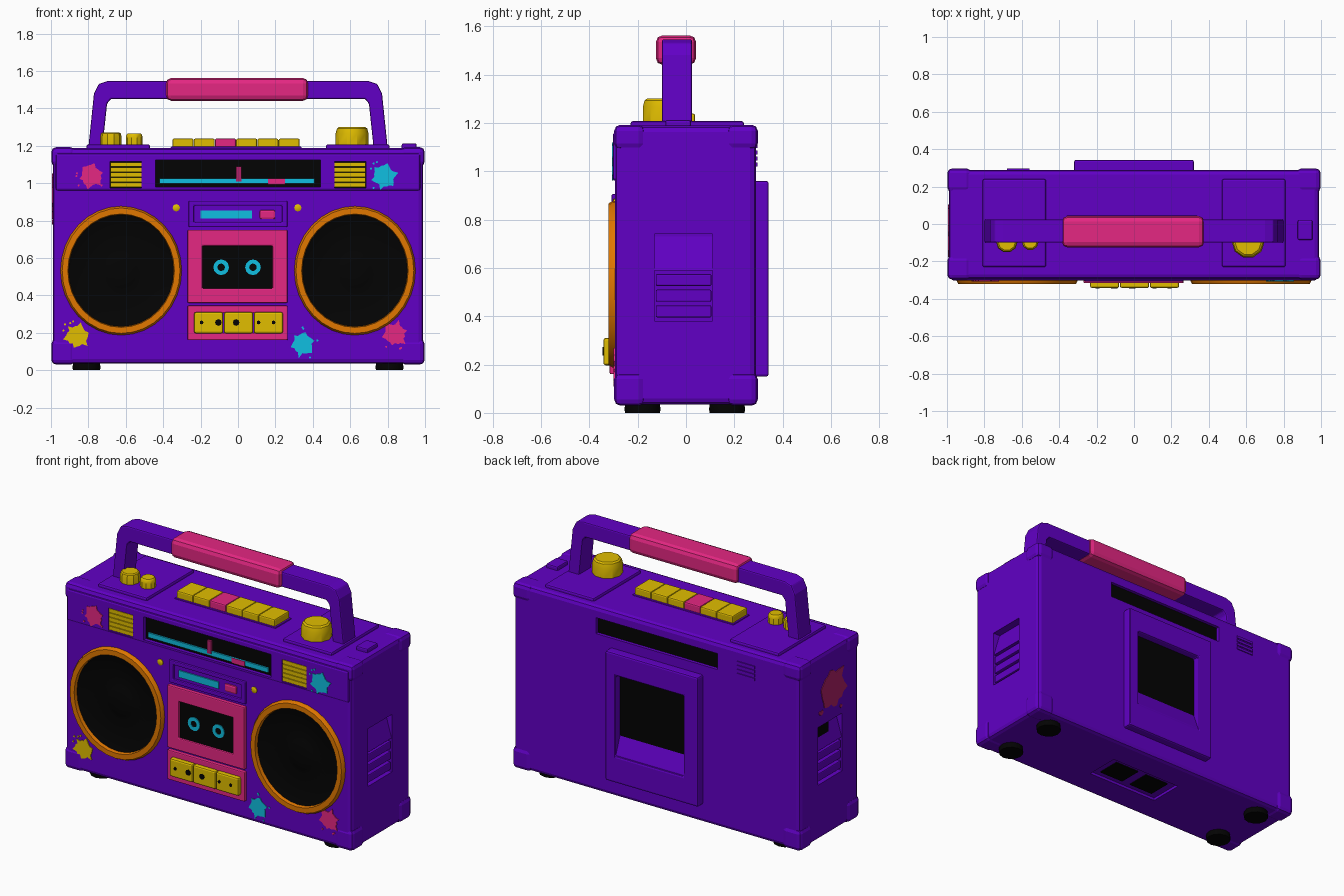
import bpy, bmesh, math, random
from mathutils import Vector

random.seed(4)
old = bpy.data.objects.get("Cube")
if old:
    bpy.data.objects.remove(old, do_unlink=True)


def material(name, *rgb):
    m = bpy.data.materials.new(name)
    m.use_nodes = True
    m.diffuse_color = (*rgb, 1)
    m.node_tree.nodes["Principled BSDF"].inputs["Base Color"].default_value = (*rgb, 1)
    return m


PURPLE = material("purple", 0.12, 0.0, 0.56)
PINK = material("pink", 0.78, 0.02, 0.225)
YELLOW = material("yellow", 0.75, 0.51, 0.0)
CYAN = material("cyan", 0.005, 0.52, 0.75)
ORANGE = material("orange", 0.75, 0.185, 0.0)
BLACK = material("black", 0.001, 0.001, 0.001)
MAROON = material("faded pink", 0.45, 0.015, 0.14)


def finish(name, bm, mats, bevel=0, smooth=False):
    bmesh.ops.recalc_face_normals(bm, faces=bm.faces)
    me = bpy.data.meshes.new(name)
    bm.to_mesh(me)
    bm.free()
    for m in mats:
        me.materials.append(m)
    ob = bpy.data.objects.new(name, me)
    bpy.context.collection.objects.link(ob)
    if bevel:
        mod = ob.modifiers.new("bevel", "BEVEL")
        mod.width, mod.segments = bevel, 2
    if smooth:
        bpy.ops.object.select_all(action="DESELECT")
        ob.select_set(True)
        bpy.context.view_layer.objects.active = ob
        bpy.ops.object.shade_smooth_by_angle(angle=math.radians(35))
    return ob


def box(name, x, y, z, mat, bevel=0):
    bm = bmesh.new()
    bmesh.ops.create_cube(bm, size=1)
    for v in bm.verts:
        v.co = [r[0] if c < 0 else r[1] for c, r in zip(v.co, (x, y, z))]
    return finish(name, bm, [mat], bevel)


def thicken(bm, depth):
    top = bmesh.ops.extrude_face_region(bm, geom=bm.faces[:], use_keep_orig=True)["geom"]
    bmesh.ops.translate(bm, vec=(0, depth, 0), verts=[e for e in top if isinstance(e, bmesh.types.BMVert)])


def prism(name, pts, y0, y1, mat, bevel=0, place=None):
    """Outline in x-z, extruded along y; place can remap each point."""
    bm = bmesh.new()
    bm.faces.new([bm.verts.new((px, y0, pz)) for px, pz in pts])
    thicken(bm, y1 - y0)
    if place:
        for v in bm.verts:
            v.co = place(v.co)
    return finish(name, bm, [mat], bevel)


def frame(name, x, z, hole_x, hole_z, y0, y1, mat, bevel=0.006):
    """Rectangular frame with an open middle."""
    bm = bmesh.new()
    outer, hole = [[bm.verts.new((a, y1, b)) for a, b in ((u[0], w[0]), (u[1], w[0]), (u[1], w[1]), (u[0], w[1]))]
                   for u, w in ((x, z), (hole_x, hole_z))]
    for i in range(4):
        j = (i + 1) % 4
        bm.faces.new((outer[i], outer[j], hole[j], hole[i]))
    thicken(bm, y0 - y1)
    return finish(name, bm, [mat], bevel)


def lathe(name, profile, mats, bands, at, n=24, forward=False, squash=1.0):
    """Turn (radius, height) points round z, or round -y when forward."""
    bm = bmesh.new()
    rings = []
    for r, h in profile:
        ring = []
        for i in range(n):
            a = 2 * math.pi * i / n
            p = (r * squash * math.cos(a), -h, r * math.sin(a)) if forward else (r * math.cos(a), r * math.sin(a), h)
            ring.append(bm.verts.new(Vector(at) + Vector(p)))
        rings.append(ring)
    for k in range(len(rings) - 1):
        for i in range(n):
            j = (i + 1) % n
            f = bm.faces.new((rings[k][i], rings[k][j], rings[k + 1][j], rings[k + 1][i]))
            f.material_index = bands[k]
    bm.faces.new(rings[-1]).material_index = bands[-1]
    bm.faces.new(rings[0]).material_index = bands[0]
    return finish(name, bm, mats, smooth=True)


# Case and raised upper band
body = box("case", (-0.99, 0.99), (-0.294, 0.29), (0.035, 1.188), PURPLE, 0.025)
band = box("upper_front_band", (-0.975, 0.975), (-0.303, -0.2), (0.96, 1.16), PURPLE, 0.012)
cutters = []


def recess(x, y, z):
    cutters.append(box("recess_cutter", x, y, z, PURPLE))


# Recesses for dial, grilles, speakers, side vents, rear slot and base hatch
recess((-0.44, 0.44), (-0.4, -0.27), (0.98, 1.125))
recess((-0.42, 0.42), (0.265, 0.4), (1.02, 1.12))
recess((-0.25, 0.25), (-0.11, 0.11), (0, 0.06))
for s in (-1, 1):
    recess((s * 0.6 - 0.085, s * 0.6 + 0.085), (-0.4, -0.275), (0.975, 1.115))
    recess(sorted((s * 0.94, s * 1.1)), (-0.13, 0.11), (0.38, 0.74))
    cutters.append(lathe("speaker_cutter", [(0.3, 0.2), (0.3, 0.4)], [PURPLE], [0, 0],
                         (s * 0.625, 0, 0.532), 32, True, 0.94))
for target in (body, band):
    for c in cutters:
        mod = target.modifiers.new("recess", "BOOLEAN")
        mod.operation, mod.object, mod.solver = "DIFFERENCE", c, "EXACT"
for c in cutters:
    c.hide_render = True
    c.hide_set(True)
    c.display_type = "WIRE"

# Corner protectors, top platforms and feet
for sx in (-1, 1):
    for sy in (-1, 1):
        for z in ((0.03, 0.165), (1.09, 1.192)):
            box("corner_protector", sorted((sx * 0.87, sx * 0.998)), sorted((sy * 0.17, sy * 0.297)), z, PURPLE, 0.025)
        lathe("foot", [(0.072, 0), (0.075, 0.015), (0.07, 0.045)], [BLACK], [0, 0, 0],
              (sx * 0.81, sy * 0.175 - 0.005, 0), 12)
    box("top_platform", sorted((sx * 0.47, sx * 0.81)), (-0.23, 0.24), (1.17, 1.207), PURPLE, 0.01)
box("top_button", (0.875, 0.955), (-0.085, 0.02), (1.17, 1.212), PURPLE, 0.008)

# Handle and grip
half = [(0.80, 1.19), (0.77, 1.48), (0.745, 1.53), (0.70, 1.545)]
inner = [(0.68, 1.45), (0.70, 1.425), (0.725, 1.19)]
flip = lambda pts: [(-x, z) for x, z in reversed(pts)]
prism("handle", half + flip(half) + flip(inner) + inner, -0.1, 0.025, PURPLE, 0.008)
box("handle_grip", (-0.385, 0.375), (-0.125, 0.042), (1.44, 1.562), PINK, 0.028)

# Top keys and knobs
box("key_tray", (-0.36, 0.34), (-0.115, 0.045), (1.17, 1.195), PURPLE, 0.005)
for i in range(6):
    x0 = -0.35 + i * 0.1135
    box("top_key", (x0, x0 + 0.112), (-0.108, 0.038), (1.18, 1.238), PINK if i == 2 else YELLOW, 0.008)
for x, r, h in ((-0.68, 0.058, 0.07), (-0.555, 0.045, 0.065), (0.61, 0.088, 0.1)):
    lathe("knob", [(r, 0), (r, h * 0.65), (r * 0.92, h * 0.92), (r * 0.8, h)], [YELLOW], [0] * 4, (x, -0.095, 1.2), 10)

# Speakers: orange rim, black cone and dust cap
for s in (-1, 1):
    lathe("speaker", [(0.345, 0.205), (0.345, 0.302), (0.335, 0.32), (0.303, 0.32), (0.299, 0.298),
                      (0.285, 0.293), (0.25, 0.285), (0.11, 0.262), (0.09, 0.27), (0.04, 0.275)],
          [ORANGE, BLACK], [0, 0, 0, 0, 1, 1, 1, 1, 1, 1], (s * 0.625, 0, 0.532), 32, True, 0.94)

# Tuner dial
box("dial_glass", (-0.44, 0.44), (-0.28, -0.272), (0.98, 1.125), BLACK)
box("dial_scale", (-0.42, 0.41), (-0.29, -0.28), (0.997, 1.026), CYAN)
box("dial_marker", (0.16, 0.25), (-0.294, -0.288), (0.993, 1.026), PINK)
box("dial_needle", (-0.01, 0.018), (-0.294, -0.28), (1.01, 1.09), MAROON)

# Front grilles
for s in (-1, 1):
    x = s * 0.6
    box("grille_back", (x - 0.085, x + 0.085), (-0.283, -0.275), (0.975, 1.115), BLACK)
    for i in range(5):
        z = 0.979 + i * 0.0272
        box("grille_slat", (x - 0.083, x + 0.083), (-0.3, -0.28), (z, z + 0.0235), YELLOW)

# Cassette section
frame("display_frame", (-0.265, 0.265), (0.765, 0.905), (-0.235, 0.235), (0.79, 0.88), -0.308, -0.28, PURPLE)
box("display_bar", (-0.2, 0.075), (-0.301, -0.28), (0.81, 0.853), CYAN)
box("display_lamp", (0.115, 0.2), (-0.303, -0.28), (0.806, 0.858), PINK, 0.012)
frame("cassette_door", (-0.27, 0.265), (0.36, 0.75), (-0.19, 0.185), (0.437, 0.665), -0.316, -0.28, PINK)
box("cassette_window", (-0.2, 0.195), (-0.304, -0.28), (0.43, 0.675), BLACK)
for x in (-0.09, 0.08):
    lathe("reel", [(0.042, 0.3), (0.042, 0.309), (0.02, 0.309), (0.02, 0.306)],
          [CYAN, BLACK], [0, 0, 0, 1], (x, 0, 0.55), 12, True)
frame("key_frame", (-0.27, 0.265), (0.16, 0.345), (-0.23, 0.23), (0.2, 0.305), -0.316, -0.28, PINK)
for i in range(3):
    x = -0.235 + i * 0.16
    box("deck_key", (x, x + 0.156), (-0.342, -0.28), (0.197, 0.31), YELLOW, 0.01)
for x, r in ((-0.195, 0.01), (-0.105, 0.018), (-0.01, 0.018), (0.11, 0.01), (0.19, 0.01)):
    lathe("key_mark", [(r, 0.335), (r, 0.345)], [BLACK], [0, 0], (x, 0, 0.255), 8, True)


# Paint splats
def splat(x, z, r, mat, face_y, place=None):
    pts = []
    for i in range(24):
        a = 2 * math.pi * i / 24
        d = r * (random.uniform(0.95, 1.2) if i % 4 == 1 else random.uniform(0.72, 0.9))
        pts.append((x + d * math.cos(a), z + d * math.sin(a)))
    prism("paint_splat", pts, face_y - 0.004, face_y + 0.003, mat, place=place)
    for i in range(4):
        a, d, q = random.uniform(0, 6.28), r * random.uniform(1.15, 1.35), r * 0.09
        c = (x + d * math.cos(a), z + d * math.sin(a))
        pts = [(c[0] + q * math.cos(t), c[1] + q * math.sin(t)) for t in range(6)]
        prism("paint_drop", pts, face_y - 0.004, face_y + 0.003, mat, place=place)


splat(-0.785, 1.04, 0.066, PINK, -0.303)
splat(0.78, 1.035, 0.068, CYAN, -0.303)
splat(-0.86, 0.185, 0.066, YELLOW, -0.295)
splat(0.345, 0.14, 0.066, CYAN, -0.294)
splat(0.84, 0.195, 0.066, PINK, -0.295)
side = lambda p: (p.y, p.x, p.z)
splat(-0.04, 0.93, 0.13, MAROON, -0.99, side)
for x in (-0.33, 0.32):
    lathe("yellow_stud", [(0.02, 0.285), (0.02, 0.299), (0.012, 0.303)], [YELLOW], [0] * 3, (x, 0, 0.868), 8, True)

# Side vents: slats below a sloping scoop
for s in (-1, 1):
    for i in range(3):
        z = 0.395 + i * 0.065
        box("side_slat", sorted((s * 0.93, s * 0.985)), (-0.125, 0.105), (z, z + 0.05), PURPLE, 0.006)
    prism("side_scoop", [(s * 0.93, 0.59), (s * 0.986, 0.59), (s * 0.945, 0.73), (s * 0.93, 0.73)], -0.13, 0.11, PURPLE)
box("side_opening", (-0.966, -0.957), (-0.03, 0.1), (0.655, 0.72), BLACK)

# Rear battery housing with a dark hollow, sloping sill, slot and small vent
frame("rear_housing", (-0.32, 0.32), (0.15, 0.96), (-0.22, 0.25), (0.32, 0.82), 0.342, 0.27, PURPLE, 0.01)
box("rear_hollow", (-0.23, 0.26), (0.285, 0.295), (0.3, 0.83), BLACK)
prism("rear_sill", [(0.285, 0.31), (0.335, 0.31), (0.335, 0.325), (0.295, 0.43), (0.285, 0.43)], -0.23, 0.26, PURPLE,
      place=side)
box("rear_slot_plate", (-0.42, 0.42), (0.262, 0.27), (1.02, 1.12), BLACK)
for i in range(4):
    z = 1.02 + i * 0.025
    box("rear_vent_slat", (-0.68, -0.56), (0.28, 0.296), (z, z + 0.016), PURPLE)

# Base hatch with two dark openings
box("base_hatch_rim", (-0.25, 0.25), (-0.11, 0.11), (0.052, 0.065), PURPLE)
for s in (-1, 1):
    box("base_opening", sorted((s * 0.03, s * 0.2)), (-0.075, 0.075), (0.046, 0.054), BLACK)
